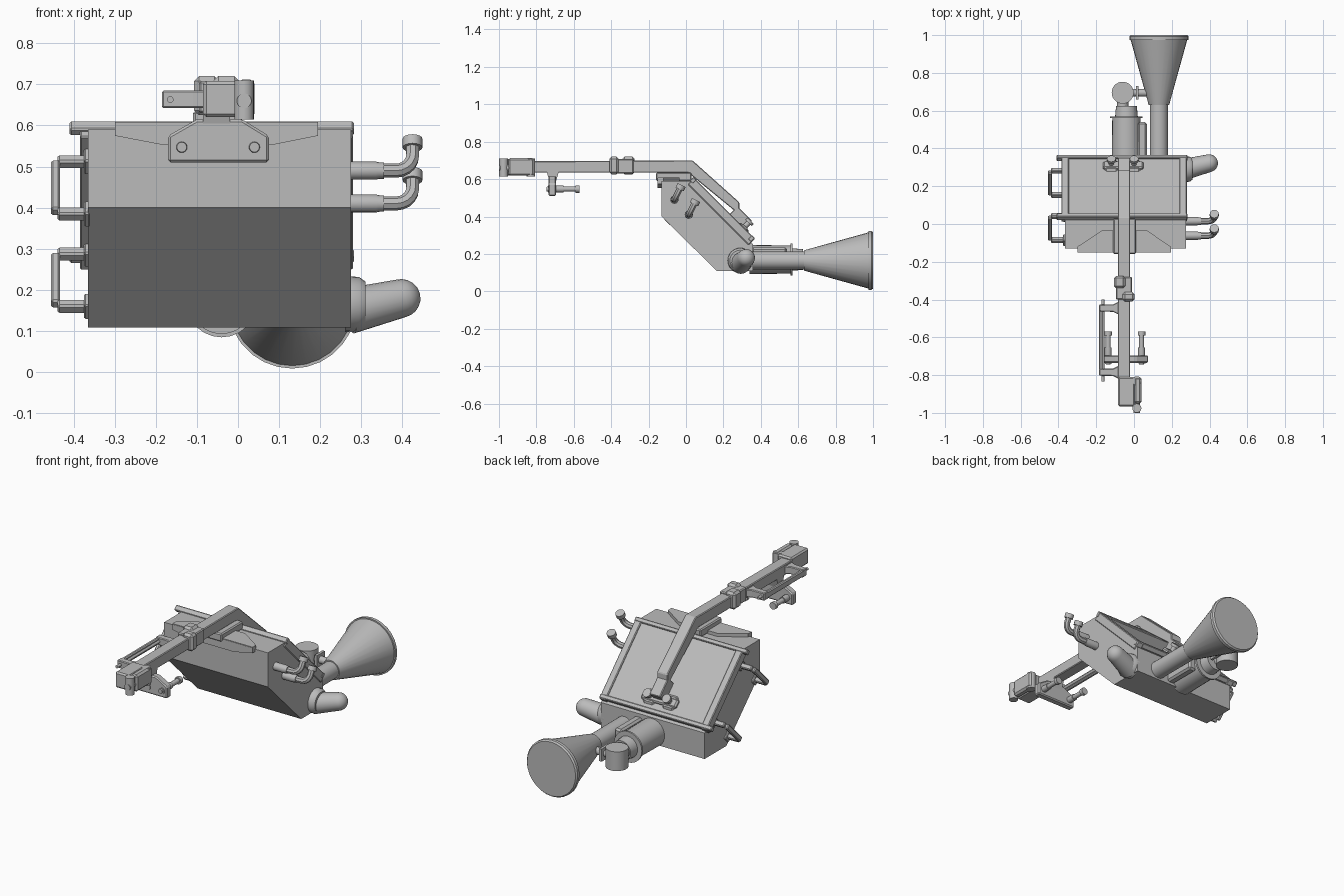
import bpy, bmesh, math
from mathutils import Vector, Matrix

if "Cube" in bpy.data.objects:
    bpy.data.objects.remove(bpy.data.objects["Cube"])

metal = bpy.data.materials.new("plain_grey_metal")
metal.use_nodes = True
GREY = (0.5, 0.5, 0.5, 1)
metal.diffuse_color = GREY
metal.node_tree.nodes["Principled BSDF"].inputs["Base Color"].default_value = GREY

R = math.sqrt(0.5)
SLOPE = Matrix.Rotation(-math.pi / 4, 4, "X")


def finish(name, bm, smooth=False):
    bmesh.ops.recalc_face_normals(bm, faces=bm.faces)
    mesh = bpy.data.meshes.new(name)
    bm.to_mesh(mesh)
    bm.free()
    mesh.materials.append(metal)
    ob = bpy.data.objects.new(name, mesh)
    bpy.context.collection.objects.link(ob)
    if smooth:
        bpy.ops.object.select_all(action="DESELECT")
        ob.select_set(True)
        bpy.context.view_layer.objects.active = ob
        bpy.ops.object.shade_smooth_by_angle(angle=math.radians(35))
    return ob


def bevel(ob, width, segments=1):
    mod = ob.modifiers.new("edge_bevel", "BEVEL")
    mod.width, mod.segments = width, segments
    return ob


def box(name, x, y, z, matrix=None, edge=0):
    """Box from the (min, max) range on each axis."""
    bm = bmesh.new()
    bmesh.ops.create_cube(bm, size=1)
    for v in bm.verts:
        v.co = [(r[0] + r[1]) / 2 + c * (r[1] - r[0]) for r, c in zip((x, y, z), v.co)]
    if matrix:
        bm.transform(matrix)
    ob = finish(name, bm)
    return bevel(ob, edge) if edge else ob


def on_slope(x, s, n):
    """Point on the sloping top: s runs down the slope, n along its normal."""
    return Vector((x, 0.01 + R * (s + n), 0.6 + R * (n - s)))


def slope_box(name, x, s, n, edge=0):
    return box(name, x, s, n, Matrix.Translation((0, 0.01, 0.6)) @ SLOPE, edge)


def prism(name, points, axis, lo, hi, edge=0):
    """Extrude a 2D outline along the given axis."""
    bm = bmesh.new()
    face = bm.faces.new([bm.verts.new(p[:axis] + (lo,) + p[axis:]) for p in points])
    step = Vector((0, 0, 0))
    step[axis] = hi - lo
    new = bmesh.ops.extrude_face_region(bm, geom=[face])["geom"]
    bmesh.ops.translate(bm, vec=step, verts=[g for g in new if isinstance(g, bmesh.types.BMVert)])
    if face.is_valid and len(bm.faces) < len(points) + 2:
        bm.faces.new(list(face.verts))
    ob = finish(name, bm)
    return bevel(ob, edge) if edge else ob


def lathe(name, start, end, rings, sides=24):
    """Closed round part; rings are (distance from start, radius)."""
    start, end = Vector(start), Vector(end)
    turn = (end - start).to_track_quat("Z", "Y").to_matrix()
    bm = bmesh.new()
    loops = []
    for d, r in rings:
        loops.append([bm.verts.new(start + turn @ Vector((r * math.cos(a), r * math.sin(a), d)))
                      for a in (2 * math.pi * i / sides for i in range(sides))])
    for a, b in zip(loops, loops[1:]):
        for i in range(sides):
            j = (i + 1) % sides
            bm.faces.new((a[i], a[j], b[j], b[i]))
    bm.faces.new(loops[0])
    bm.faces.new(loops[-1])
    return finish(name, bm, True)


def rod(name, start, end, radius, sides=16):
    length = (Vector(end) - Vector(start)).length
    return lathe(name, start, end, [(0, radius), (length, radius)], sides)


def tube(name, points, radius):
    """Bent pipe following a list of points."""
    curve = bpy.data.curves.new(name, "CURVE")
    curve.dimensions = "3D"
    curve.bevel_depth, curve.bevel_resolution, curve.use_fill_caps = radius, 2, True
    line = curve.splines.new("POLY")
    line.points.add(len(points) - 1)
    for p, co in zip(line.points, points):
        p.co = (*co, 1)
    curve.materials.append(metal)
    ob = bpy.data.objects.new(name, curve)
    bpy.context.collection.objects.link(ob)
    bpy.ops.object.select_all(action="DESELECT")
    ob.select_set(True)
    bpy.context.view_layer.objects.active = ob
    bpy.ops.object.convert(target="MESH")
    bpy.ops.object.shade_smooth_by_angle(angle=math.radians(35))


# Main tank
prism("tank_body", [(-0.13, 0.59), (-0.13, 0.4), (0.165, 0.108), (0.357, 0.108),
                    (0.357, 0.253), (0.02, 0.59)], 0, -0.365, 0.275)

# Sloping lid with side strips and cross bars
slope_box("lid", (-0.345, 0.245), (0.03, 0.47), (-0.01, 0.02))
for side, x in (("left", (0.24, 0.28)), ("right", (-0.385, -0.345))):
    slope_box(side + "_lid_strip", x, (0.02, 0.48), (-0.02, 0.028), 0.004)
for place, s in (("upper", 0.025), ("lower", 0.465)):
    slope_box(place + "_lid_bar", (-0.41, 0.282), (s - 0.012, s + 0.012), (0, 0.03), 0.004)

# Front saddle plate under the arm
prism("saddle_plate", [(-0.3, -0.15), (0.195, -0.15), (0.195, -0.12), (0.07, -0.035),
                       (-0.17, -0.035), (-0.3, -0.12)], 2, 0.585, 0.608)
prism("saddle_lip", [(-0.3, 0.605), (0.195, 0.605), (0.195, 0.575), (0.08, 0.552),
                     (-0.18, 0.552), (-0.3, 0.575)], 1, -0.152, -0.128)
box("saddle_block", (-0.11, 0.01), (-0.16, 0.03), (0.59, 0.635), edge=0.006)

# Boom: level beam, then a leg down the slope
prism("boom", [(-0.95, 0.635), (-0.95, 0.695), (0.035, 0.7), (0.285, 0.476), (0.285, 0.41),
               (0.01, 0.635)], 0, -0.085, -0.02, 0.004)

# Leg foot bracket and its two bolts
slope_box("leg_foot", (-0.085, -0.02), (0.29, 0.4), (0.015, 0.085), 0.004)
slope_box("foot_bracket", (-0.165, 0.05), (0.37, 0.42), (0.015, 0.04), 0.008)
for x in (-0.12, 0.0):
    slope_box("bracket_ear", (x - 0.035, x + 0.035), (0.355, 0.435), (0.015, 0.035), 0.015)
    lathe("bracket_bolt", on_slope(x, 0.395, 0.03), on_slope(x, 0.395, 0.1),
          [(0, 0.014), (0.035, 0.014), (0.035, 0.024), (0.05, 0.024)], 12)

# Boom clamp in the middle
box("clamp_band", (-0.095, -0.01), (-0.4, -0.28), (0.63, 0.708), edge=0.005)
box("clamp_right_jaw", (-0.107, -0.045), (-0.34, -0.275), (0.625, 0.72), edge=0.012)
box("clamp_left_jaw", (-0.06, 0.003), (-0.41, -0.36), (0.625, 0.72), edge=0.012)

# Boom head
box("head_block", (-0.085, 0.005), (-0.965, -0.81), (0.62, 0.708), edge=0.008)
box("head_cheek", (0.0, 0.04), (-0.95, -0.81), (0.618, 0.712), edge=0.01)
for y in (-0.975, -0.83):
    rod("head_knuckle", (0.015, y, 0.615), (0.015, y, 0.71), 0.024)
rod("head_pin", (0.015, -1.0, 0.66), (0.015, -0.93, 0.66), 0.018)

# Side frame on the boom
for y in (-0.445, -0.785):
    prism("frame_arm", [(-0.185, y - 0.018), (-0.185, y + 0.018), (-0.11, y + 0.02),
                        (-0.08, y + 0.035), (-0.08, y - 0.035), (-0.11, y - 0.02)],
          2, 0.642, 0.685, 0.004)
box("frame_rail", (-0.185, -0.165), (-0.79, -0.44), (0.645, 0.682), edge=0.005)
rod("frame_rod", (-0.165, -0.835, 0.663), (-0.165, -0.4, 0.663), 0.008)

# Hanging plate with round faces and two pegs
prism("hanging_plate", [(-0.17, 0.51), (0.075, 0.51), (0.075, 0.575), (0.01, 0.615),
                        (-0.1, 0.615), (-0.17, 0.575)], 1, -0.735, -0.695, 0.006)
prism("plate_hanger", [(-0.745, 0.64), (-0.68, 0.64), (-0.70, 0.57), (-0.725, 0.57)],
      0, -0.085, -0.02)
for x in (-0.135, -0.045, 0.042):
    rod("plate_disc", (x, -0.738, 0.547), (x, -0.7, 0.547), 0.019)
for x in (-0.137, 0.04):
    lathe("peg", (x, -0.745, 0.547), (x, -0.57, 0.547),
          [(0, 0.012), (0.03, 0.018), (0.09, 0.018), (0.09, 0.013), (0.155, 0.013),
           (0.155, 0.02), (0.175, 0.02)], 16)

# Grab handles on the right wall
for y, z in ((0.045, 0.52), (0.285, 0.295)):
    mid = Matrix.Translation((0, y - 0.067, z - 0.072)) @ Matrix.Rotation(math.pi / 4, 4, "X")
    box("handle_grip", (-0.455, -0.433), (-0.085, 0.085), (-0.014, 0.014), mid, 0.005)
    for t in (-0.09, 0.09):
        box("handle_post", (-0.44, -0.36), (t - 0.013, t + 0.013), (-0.014, 0.014), mid, 0.005)
        box("handle_foot", (-0.375, -0.36), (t - 0.022, t + 0.022), (-0.025, 0.025), mid, 0.004)

# Bent pipes on the left wall
for y, z in ((-0.062, 0.49), (0.015, 0.41)):
    path = [(0.27, y, z), (0.385, y, z)]
    for i in range(1, 6):
        a = i * math.pi / 10
        rise = 0.04 * (1 - math.cos(a))
        path.append((0.385 + 0.04 * math.sin(a), y + rise * 0.45, z + rise * 0.9))
    tip = Vector((0.425, y + 0.034, z + 0.068))
    tube("bent_pipe", path + [tip], 0.017)
    lathe("pipe_sleeve", (0.27, y, z), (0.36, y, z),
          [(0, 0.022), (0.065, 0.022), (0.075, 0.02), (0.085, 0.02)], 16)
    rod("pipe_cap", tip - Vector((0, 0.006, 0.012)), tip + Vector((0, 0.005, 0.01)), 0.024)

# Rounded spout on the left wall
dome = [(0.135 + 0.047 * math.sin(a), 0.047 * math.cos(a)) for a in
        (i * math.pi / 11 for i in range(6))]
lathe("spout", (0.27, 0.29, 0.148), (0.41, 0.325, 0.182), [(0, 0.056)] + dome)
lathe("spout_collar", (0.26, 0.29, 0.165), (0.31, 0.29, 0.165),
      [(0, 0.068), (0.035, 0.066), (0.05, 0.055)])

# Flared horn at the back
lathe("horn", (0.132, 0.35, 0.165), (0.132, 1, 0.165),
      [(0, 0.048), (0.28, 0.048), (0.28, 0.054), (0.625, 0.15), (0.625, 0.157),
       (0.642, 0.157), (0.65, 0.15)], 28)

# Back pump: barrel, flange, neck and upright canister
lathe("pump_barrel", (-0.04, 0.34, 0.17), (-0.04, 0.63, 0.17),
      [(0, 0.078), (0.22, 0.075), (0.22, 0.086), (0.23, 0.086), (0.23, 0.06), (0.285, 0.055)])
rod("pump_neck", (-0.06, 0.6, 0.17), (-0.06, 0.7, 0.17), 0.03)
rod("canister", (-0.06, 0.695, 0.115), (-0.06, 0.695, 0.222), 0.058, 28)
rod("canister_outlet", (-0.02, 0.695, 0.17), (0.09, 0.695, 0.17), 0.02)
box("outlet_flange", (0.01, 0.025), (0.66, 0.73), (0.135, 0.205))
box("pump_side_plate", (0.02, 0.068), (0.35, 0.54), (0.12, 0.235), edge=0.01)
